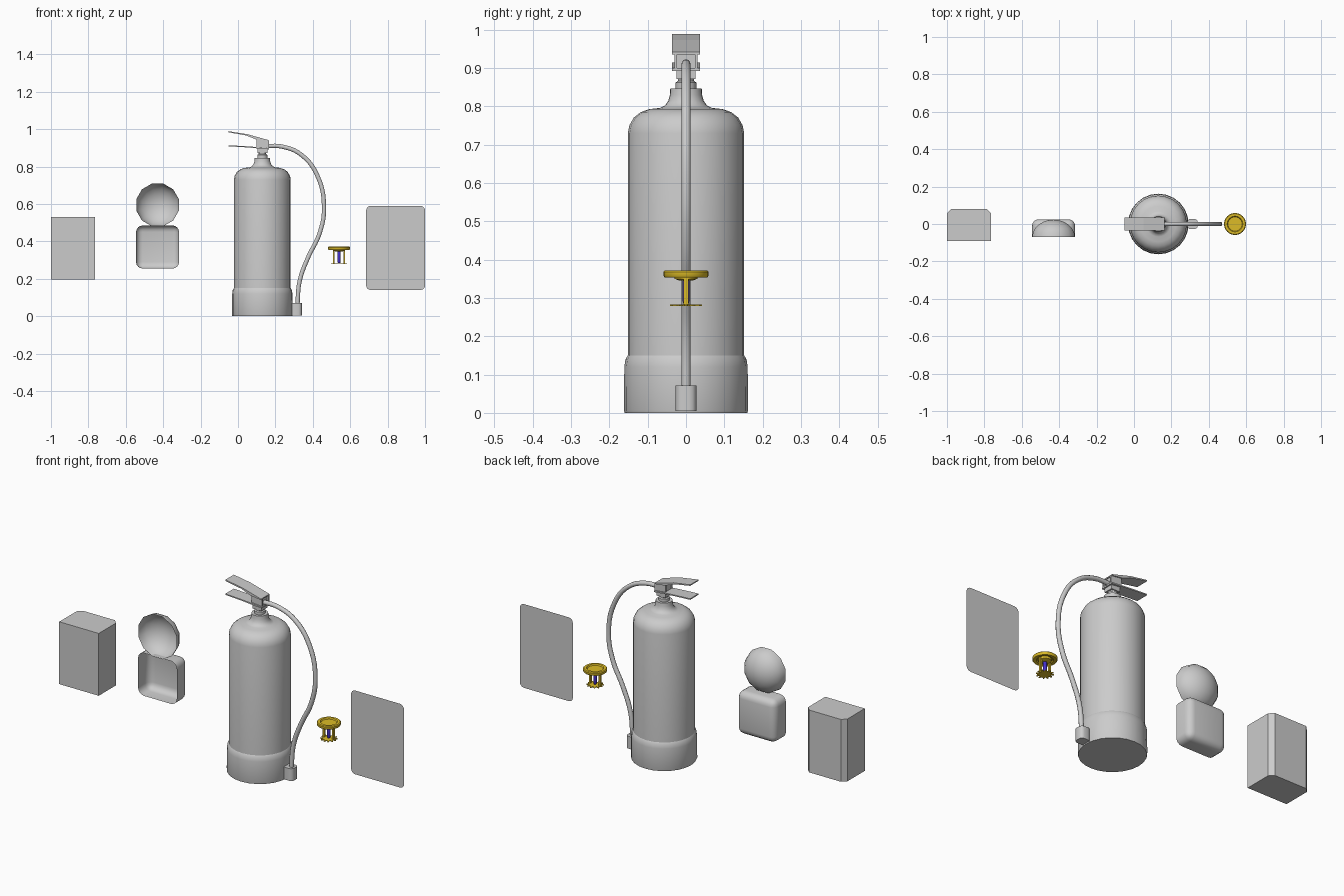
import bpy, bmesh, math
from mathutils import Vector, Matrix

if "Cube" in bpy.data.objects:
    bpy.data.objects.remove(bpy.data.objects["Cube"])


def material(name, color):
    m = bpy.data.materials.new(name)
    m.diffuse_color = color
    m.use_nodes = True
    m.node_tree.nodes["Principled BSDF"].inputs["Base Color"].default_value = m.diffuse_color
    return m


gold = material("brass", (0.72, 0.5, 0.02, 1))
blue = material("blue_glass", (0.06, 0.03, 0.6, 1))


def finish(bm, name, mat=None, smooth=True, closed=True):
    if closed:
        bmesh.ops.recalc_face_normals(bm, faces=bm.faces[:])
    me = bpy.data.meshes.new(name)
    bm.to_mesh(me)
    bm.free()
    ob = bpy.data.objects.new(name, me)
    bpy.context.collection.objects.link(ob)
    if mat:
        me.materials.append(mat)
    if smooth:
        bpy.ops.object.select_all(action='DESELECT')
        ob.select_set(True)
        bpy.context.view_layer.objects.active = ob
        bpy.ops.object.shade_smooth_by_angle(angle=math.radians(40))
    return ob


def lathe(name, profile, x, n=24, mat=None):
    # revolve (radius, z) points around a vertical axis at x, capping both ends
    bm = bmesh.new()
    rings = [[bm.verts.new((x + r * math.cos(2 * math.pi * i / n),
                            r * math.sin(2 * math.pi * i / n), z)) for i in range(n)]
             for r, z in profile]
    for a, b in zip(rings, rings[1:]):
        for i in range(n):
            j = (i + 1) % n
            bm.faces.new((a[i], a[j], b[j], b[i]))
    bm.faces.new(rings[0][::-1])
    bm.faces.new(rings[-1])
    return finish(bm, name, mat)


def box(x0, x1, y0, y1, z0, z1):
    bm = bmesh.new()
    size = Matrix.Diagonal((x1 - x0, y1 - y0, z1 - z0, 1))
    mid = Matrix.Translation(((x0 + x1) / 2, (y0 + y1) / 2, (z0 + z1) / 2))
    bmesh.ops.create_cube(bm, size=1, matrix=mid @ size)
    return bm


def side_prism(name, points, half_width):
    # extrude an (x, z) outline across y
    bm = bmesh.new()
    f = bm.faces.new([bm.verts.new((x, -half_width, z)) for x, z in points])
    ext = bmesh.ops.extrude_face_region(bm, geom=[f])
    new = [v for v in ext['geom'] if isinstance(v, bmesh.types.BMVert)]
    bmesh.ops.translate(bm, verts=new, vec=(0, 2 * half_width, 0))
    return finish(bm, name, smooth=False)


def open_front(bm, y):
    bmesh.ops.bisect_plane(bm, geom=bm.verts[:] + bm.edges[:] + bm.faces[:],
                           plane_co=(0, y, 0), plane_no=(0, -1, 0), clear_outer=True)


# call box with chamfered rear uprights
bm = box(-1, -0.765, -0.09, 0.08, 0.195, 0.53)
rear = [e for e in bm.edges if all(v.co.y > 0 for v in e.verts)
        and abs(e.verts[0].co.z - e.verts[1].co.z) > 0.1]
bmesh.ops.bevel(bm, geom=rear, offset=0.023, segments=1, affect='EDGES')
finish(bm, "wall_box", smooth=True)

# open rounded alarm housing
bm = box(-0.545, -0.315, -0.2, 0.025, 0.255, 0.485)
bmesh.ops.bevel(bm, geom=bm.edges[:], offset=0.035, segments=4, profile=0.5, affect='EDGES')
open_front(bm, -0.07)
finish(bm, "alarm_housing", closed=False)

# open alarm bowl, 12 sides
bm = bmesh.new()
place = (Matrix.Translation((-0.43, -0.07, 0.595)) @ Matrix.Diagonal((0.118, 0.093, 0.118, 1))
         @ Matrix.Rotation(math.pi / 2, 4, 'X') @ Matrix.Rotation(math.pi / 12, 4, 'Z'))
bmesh.ops.create_uvsphere(bm, u_segments=12, v_segments=12, radius=1, matrix=place)
open_front(bm, -0.0699)
finish(bm, "alarm_bowl", closed=False)

# extinguisher tank, boot and valve neck
X = 0.13
lathe("tank", [(0.152, 0.01), (0.152, 0.73), (0.148, 0.75), (0.136, 0.771), (0.118, 0.785),
               (0.095, 0.793), (0.068, 0.796), (0.055, 0.802), (0.046, 0.815),
               (0.042, 0.83), (0.041, 0.847)], X)
lathe("boot", [(0.16, 0), (0.162, 0.006), (0.161, 0.12), (0.158, 0.14), (0.152, 0.15)], X)
lathe("valve_neck", [(0.027, 0.84), (0.027, 0.862), (0.021, 0.866), (0.021, 0.9)], X, 16)
finish(box(0.105, 0.157, -0.025, 0.025, 0.872, 0.936), "valve_block", smooth=False)

# squeeze levers: thin handles with deeper roots at the valve
side_prism("upper_lever", [(-0.05, 0.983), (-0.05, 0.989), (0.05, 0.973), (0.162, 0.942),
                           (0.162, 0.936), (0.1, 0.944), (0.045, 0.966)], 0.036)
side_prism("lower_lever", [(-0.05, 0.914), (0.04, 0.909), (0.165, 0.9), (0.165, 0.892),
                           (0.04, 0.903), (-0.05, 0.908)], 0.036)
for s in (-1, 1):
    cheek = side_prism("lever_cheek", [(0.1, 0.955), (0.165, 0.94), (0.165, 0.9), (0.1, 0.906)], 0.003)
    cheek.location.y = s * 0.027

# hose
cu = bpy.data.curves.new("hose", 'CURVE')
cu.dimensions = '3D'
cu.bevel_depth = 0.012
cu.bevel_resolution = 3
cu.resolution_u = 5
cu.use_fill_caps = True
path = [(0.14, 0.91), (0.24, 0.906), (0.34, 0.862), (0.425, 0.75), (0.46, 0.58),
        (0.435, 0.44), (0.375, 0.315), (0.33, 0.19), (0.317, 0.05)]
sp = cu.splines.new('BEZIER')
sp.bezier_points.add(len(path) - 1)
for p, (x, z) in zip(sp.bezier_points, path):
    p.co = (x, 0, z)
    p.handle_left_type = p.handle_right_type = 'AUTO'
sp.use_smooth = True
hose = bpy.data.objects.new("hose", cu)
bpy.context.collection.objects.link(hose)
bpy.ops.object.select_all(action='DESELECT')
hose.select_set(True)
bpy.context.view_layer.objects.active = hose
bpy.ops.object.convert(target='MESH')

# nozzle held beside the boot
bm = box(0.283, 0.341, -0.027, 0.027, 0.005, 0.071)
up = [e for e in bm.edges if abs(e.verts[0].co.z - e.verts[1].co.z) > 0.05]
bmesh.ops.bevel(bm, geom=up, offset=0.018, segments=3, profile=0.5, affect='EDGES')
finish(bm, "nozzle_holder")

# sprinkler: flanged plate, hub, bulb, frame arms and toothed deflector
S = 0.54
lathe("sprinkler_flange", [(0.036, 0.362), (0.04, 0.356), (0.056, 0.354), (0.059, 0.358),
                           (0.059, 0.368), (0.055, 0.372), (0.042, 0.372), (0.038, 0.366)],
      S, 24, gold)
lathe("sprinkler_hub", [(0.016, 0.345), (0.03, 0.35), (0.03, 0.364)], S, 16, gold)
lathe("glass_bulb", [(0.006, 0.284), (0.009, 0.292), (0.009, 0.342), (0.006, 0.352)], S, 12, blue)
for s in (-1, 1):
    c = S + s * 0.028
    finish(box(c - 0.004, c + 0.004, -0.006, 0.006, 0.281, 0.358), "frame_arm", gold, False)
bm = bmesh.new()
ring = []
for i in range(48):
    r = 0.042 if i % 4 < 2 else 0.029
    a = 2 * math.pi * (i - 0.5) / 48
    ring.append(bm.verts.new((S + r * math.cos(a), r * math.sin(a), 0.279)))
ext = bmesh.ops.extrude_face_region(bm, geom=[bm.faces.new(ring)])
bmesh.ops.translate(bm, vec=(0, 0, 0.004),
                    verts=[v for v in ext['geom'] if isinstance(v, bmesh.types.BMVert)])
finish(bm, "deflector", gold, False)

# thin rounded sign panel
bm = bmesh.new()
rad, verts = 0.025, []
for k, (cx, cz) in enumerate([(1 - rad, 0.59 - rad), (0.685 + rad, 0.59 - rad),
                              (0.685 + rad, 0.14 + rad), (1 - rad, 0.14 + rad)]):
    for i in range(5):
        a = math.pi / 2 * (k + i / 4)
        verts.append(bm.verts.new((cx + rad * math.cos(a), -0.018, cz + rad * math.sin(a))))
f = bm.faces.new(verts)
f.normal_update()
if f.normal.y > 0:
    f.normal_flip()
finish(bm, "sign_panel", smooth=False, closed=False)
